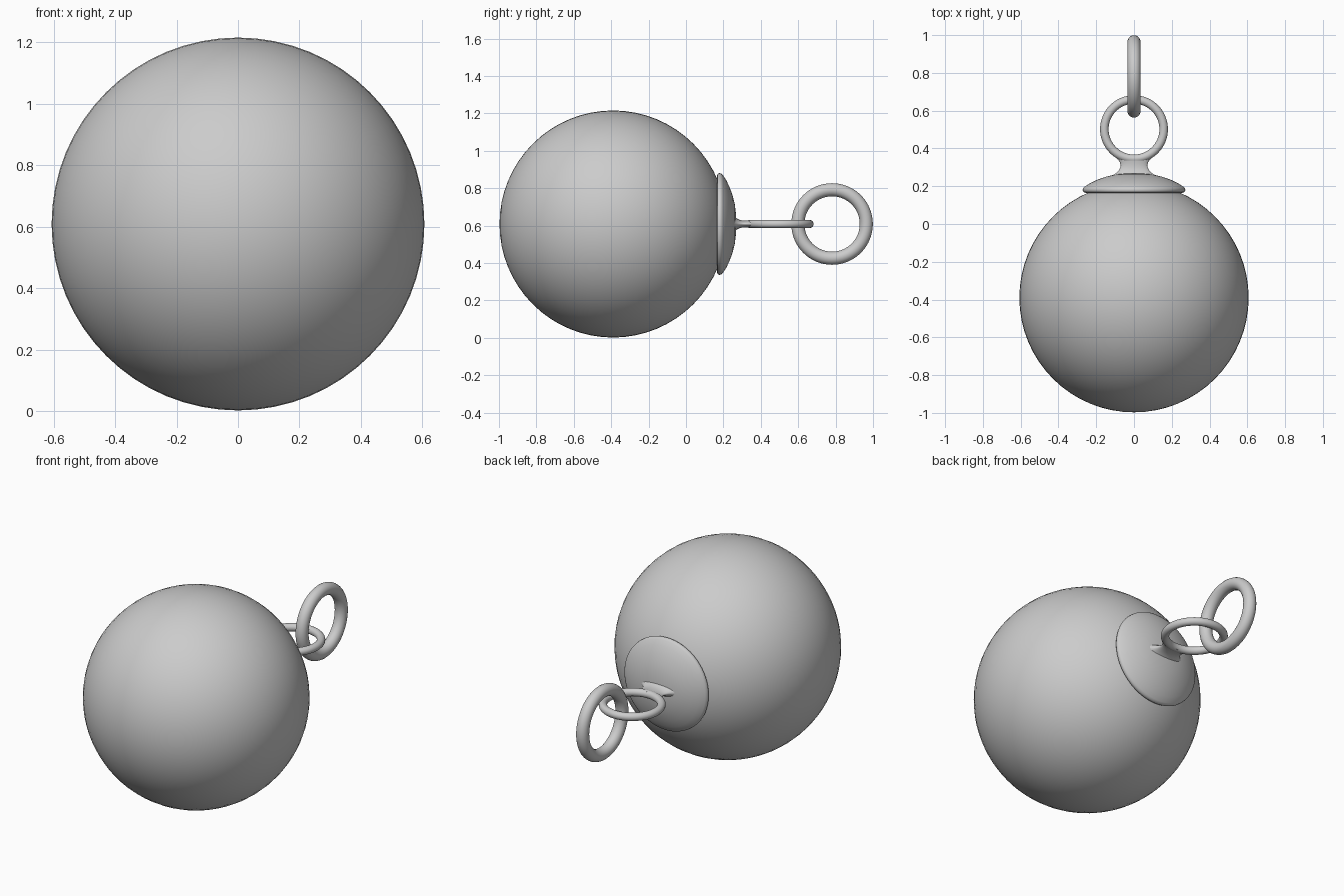
import bpy, bmesh, math

if "Cube" in bpy.data.objects:
    bpy.data.objects.remove(bpy.data.objects["Cube"])

CZ = 0.609  # height of the common axis


def finish(obj, name, angle=40):
    obj.name = name
    bpy.ops.object.select_all(action='DESELECT')
    obj.select_set(True)
    bpy.context.view_layer.objects.active = obj
    bpy.ops.object.shade_smooth_by_angle(angle=math.radians(angle))
    return obj


def loft(name, sections, n=64):
    """Skin elliptical sections (y, half width, half height) along y."""
    bm = bmesh.new()
    rings = []
    for y, hx, hz in sections:
        rings.append([bm.verts.new((hx * math.cos(2 * math.pi * i / n), y,
                                    CZ + hz * math.sin(2 * math.pi * i / n)))
                      for i in range(n)])
    for a, b in zip(rings, rings[1:]):
        for i in range(n):
            j = (i + 1) % n
            bm.faces.new((a[i], a[j], b[j], b[i]))
    bm.faces.new(rings[0])
    bm.faces.new(rings[-1])
    bmesh.ops.recalc_face_normals(bm, faces=bm.faces)
    mesh = bpy.data.meshes.new(name)
    bm.to_mesh(mesh)
    bm.free()
    obj = bpy.data.objects.new(name, mesh)
    bpy.context.collection.objects.link(obj)
    return finish(obj, name)


def ring(name, y, major, minor, rotation=(0, 0, 0)):
    bpy.ops.mesh.primitive_torus_add(location=(0, y, CZ), rotation=rotation,
                                     major_radius=major, minor_radius=minor,
                                     major_segments=64, minor_segments=20)
    return finish(bpy.context.object, name)


# Heavy ball
bpy.ops.mesh.primitive_uv_sphere_add(segments=64, ring_count=32, radius=0.607,
                                     location=(0, -0.39, CZ),
                                     rotation=(math.pi / 2, 0, 0))
finish(bpy.context.object, "ball")

# Domed mounting cap with a rounded rim
cap = [(0.165, 0.255), (0.169, 0.267), (0.178, 0.272), (0.189, 0.270),
       (0.197, 0.262), (0.215, 0.235), (0.234, 0.195), (0.250, 0.150),
       (0.261, 0.105), (0.267, 0.055), (0.269, 0.015)]
loft("mounting_cap", [(y, r, r) for y, r in cap])

# Flat flared neck joining the cap to the fixed ring
loft("neck", [(0.245, 0.135, 0.055), (0.262, 0.105, 0.036), (0.272, 0.092, 0.029),
              (0.285, 0.080, 0.023), (0.298, 0.073, 0.020), (0.312, 0.070, 0.019),
              (0.325, 0.074, 0.019), (0.337, 0.082, 0.020), (0.348, 0.091, 0.021),
              (0.358, 0.098, 0.019)])

# Fixed horizontal ring and the loose upright link through it
ring("fixed_ring", 0.502, 0.157, 0.0225)
ring("chain_link", 0.781, 0.183, 0.035, (0, math.pi / 2, 0))
